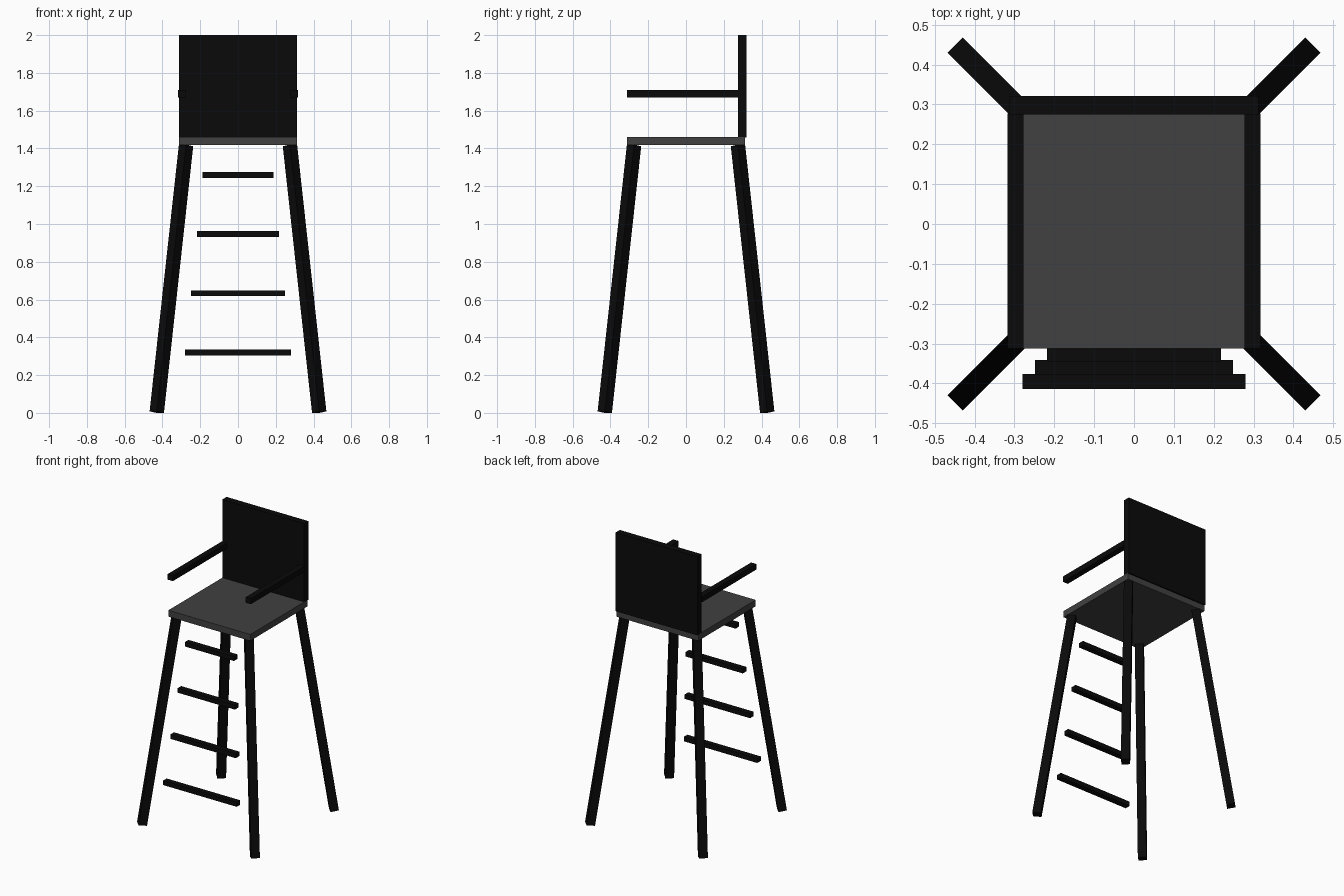
import bpy
from mathutils import Vector, Matrix

if "Cube" in bpy.data.objects:
    bpy.data.objects.remove(bpy.data.objects["Cube"])


def material(name, v):
    m = bpy.data.materials.new(name)
    m.diffuse_color = (v, v, v, 1)
    m.use_nodes = True
    m.node_tree.nodes["Principled BSDF"].inputs["Base Color"].default_value = m.diffuse_color
    return m


black = material("black paint", 0.003)
grey = material("dark grey seat", 0.052)


def box(name, centre, size, mat, rot=None):
    bpy.ops.mesh.primitive_cube_add(size=1)
    ob = bpy.context.object
    ob.name = name
    m = Matrix.Diagonal((*size, 1))
    if rot is not None:
        m = rot.to_4x4() @ m
    ob.data.transform(Matrix.Translation(centre) @ m)
    ob.data.materials.append(mat)
    return ob


# Seat and backrest
box("seat", (0, 0, 1.439), (0.624, 0.624, 0.044), grey)
box("backrest", (0, 0.298, 1.729), (0.624, 0.046, 0.542), black)

for sx, side in ((-1, "left"), (1, "right")):
    # Armrests
    box(side + "_armrest", (sx * 0.297, -0.018, 1.69), (0.04, 0.59, 0.038), black)
    # Splayed square legs, turned to face the diagonals
    for sy, end in ((-1, "front"), (1, "back")):
        foot = Vector((sx * 0.430, sy * 0.430, 0.004))
        top = Vector((sx * 0.275, sy * 0.275, 1.416))
        axis = (top - foot).normalized()
        across = Vector((-sy, sx, 0)).normalized()
        out = across.cross(axis)
        rot = Matrix((across, axis.cross(across), axis)).transposed()
        box(f"{end}_{side}_leg", (foot + top) / 2,
            (0.054, 0.054, (top - foot).length), black, rot)

# Ladder rungs between the front legs, following their slope
for i in range(4):
    box(f"rung_{i + 1}", (0, -0.395 + 0.0345 * i, 0.32 + 0.3133 * i),
        (2 * (0.28 - 0.031 * i), 0.038, 0.031), black)
